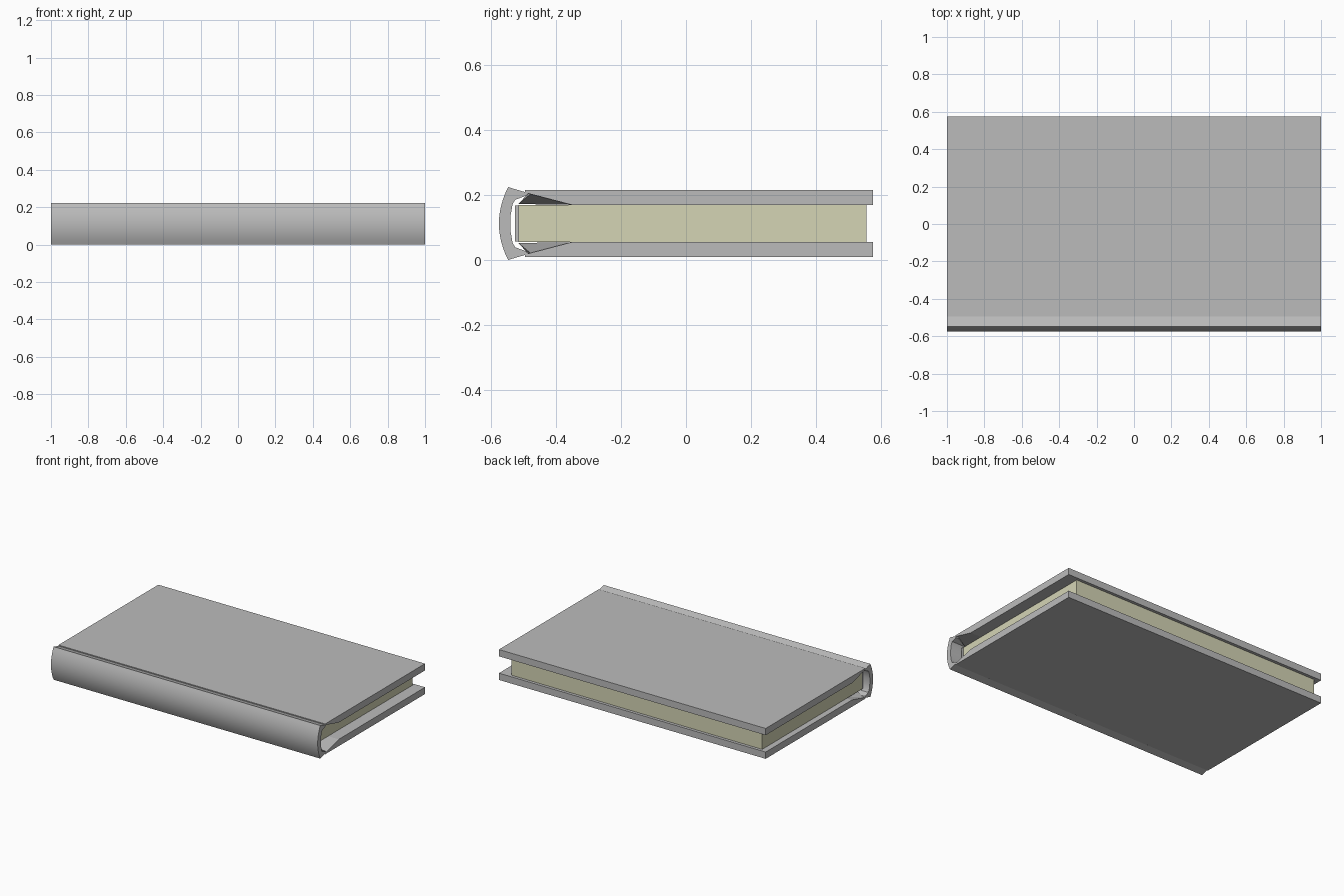
import bpy, bmesh

if "Cube" in bpy.data.objects:
    bpy.data.objects.remove(bpy.data.objects["Cube"])

MID = 0.112  # height of the horizontal plane of symmetry


def material(name, rgb):
    m = bpy.data.materials.new(name)
    m.diffuse_color = (*rgb, 1)
    m.use_nodes = True
    m.node_tree.nodes["Principled BSDF"].inputs["Base Color"].default_value = m.diffuse_color
    return m


cover_grey = material("cover grey", (0.50, 0.50, 0.50))
page_cream = material("page cream", (0.66, 0.66, 0.46))


def loft(name, sections, mat, smooth=False):
    """Join (x, [(y, z), ...]) sections into a closed solid; z is relative to MID."""
    bm = bmesh.new()
    rings = [[bm.verts.new((x, y, MID + z)) for y, z in prof] for x, prof in sections]
    for a, b in zip(rings, rings[1:]):
        n = len(a)
        for i in range(n):
            j = (i + 1) % n
            bm.faces.new((a[i], a[j], b[j], b[i]))
    bm.faces.new(rings[0])
    bm.faces.new(rings[-1])
    bmesh.ops.recalc_face_normals(bm, faces=bm.faces)
    me = bpy.data.meshes.new(name)
    bm.to_mesh(me)
    bm.free()
    me.materials.append(mat)
    ob = bpy.data.objects.new(name, me)
    bpy.context.collection.objects.link(ob)
    if smooth:
        bpy.ops.object.select_all(action='DESELECT')
        ob.select_set(True)
        bpy.context.view_layer.objects.active = ob
        bpy.ops.object.shade_smooth_by_angle(angle=0.5)
    return ob


def extrude(name, prof, x0, x1, mat, smooth=False):
    return loft(name, [(x0, prof), (x1, prof)], mat, smooth)


# Boards with a bevelled inner edge, and the hinge liner that tapers out at each end
board = [(0.575, 0.057), (0.575, 0.103), (-0.495, 0.103), (-0.495, 0.095), (-0.35, 0.057)]
hinge_end = [(-0.35, 0.0575), (-0.485, 0.093), (-0.478, 0.091)]
hinge_mid = [(-0.35, 0.0575), (-0.485, 0.093), (-0.515, 0.060)]
for side, s in (("top", 1), ("bottom", -1)):
    def flip(prof):
        return [(y, s * z) for y, z in prof]
    extrude(side + "_cover", flip(board), -1, 1, cover_grey)
    loft(side + "_hinge", [(x, flip(hinge_mid if abs(x) < 0.95 else hinge_end))
                           for x in (-0.995, -0.9, 0.9, 0.995)], cover_grey)

# Rounded spine with lips that curl in to meet the boards
N = 12
outer = []
for i in range(N + 1):
    t = 1 - 2 * i / N
    outer.append((-0.575 + 0.028 * t * t, 0.112 * t))
lip = [(-0.486, 0.094), (-0.490, 0.086), (-0.525, 0.073), (-0.533, 0.060), (-0.540, 0.020)]
profile = outer + [(y, -z) for y, z in lip] + lip[::-1]
extrude("spine", profile, -1, 1, cover_grey, smooth=True)

# Page block and the glued strip along its bound edge
block = [(-0.515, -0.057), (0.555, -0.057), (0.555, 0.057), (-0.515, 0.057)]
extrude("pages", block, -0.96, 0.92, page_cream)
strip = [(-0.526, -0.055), (-0.514, -0.055), (-0.514, 0.055), (-0.526, 0.055)]
extrude("binding_strip", strip, -0.96, 0.925, cover_grey)
